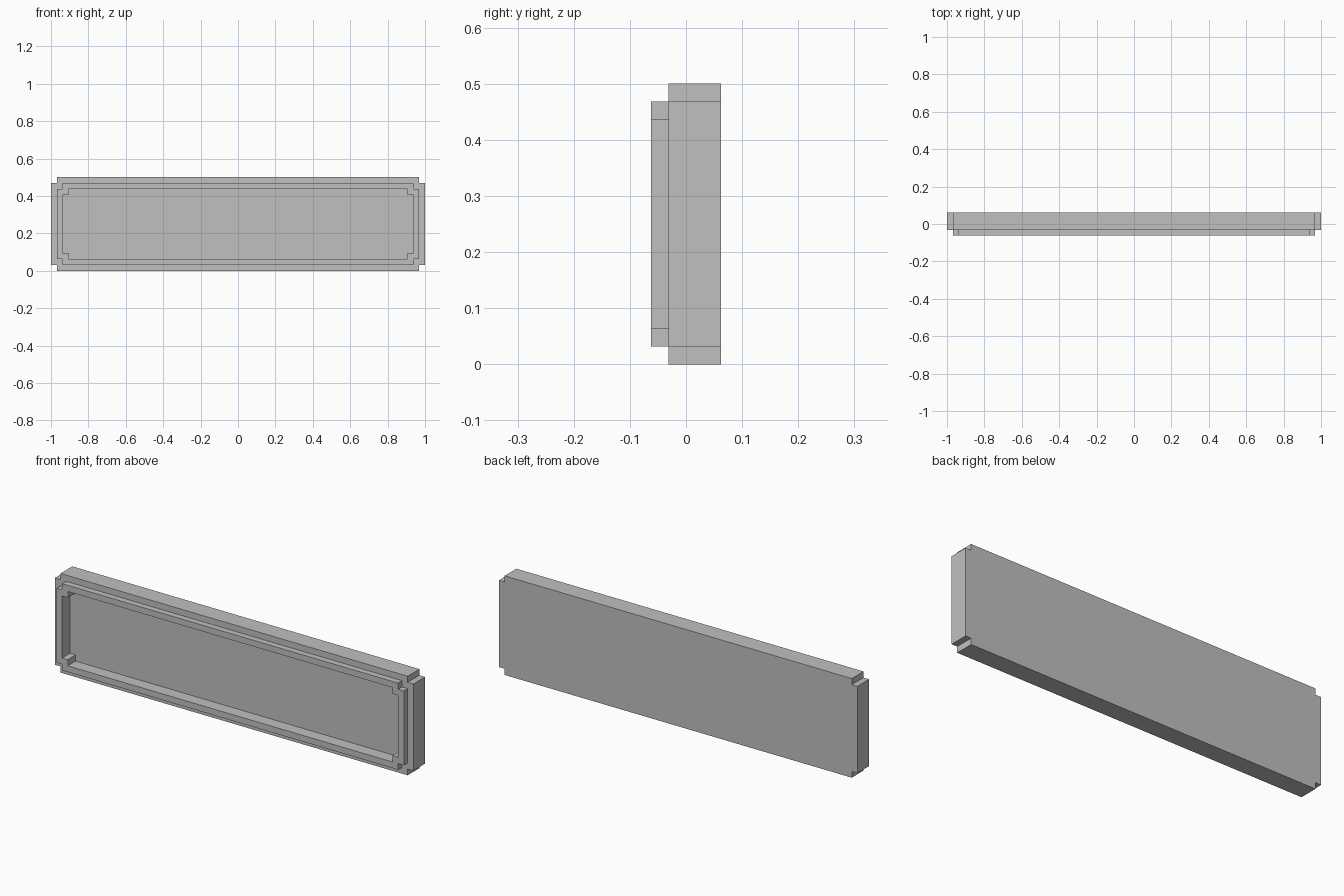
import bpy
import bmesh

cube = bpy.data.objects.get("Cube")
if cube:
    bpy.data.objects.remove(cube, do_unlink=True)

STEP = 1 / 32          # notch size and rim thickness
HALF_W, HALF_H = 1.0, 0.25

# Plain grey material
grey = bpy.data.materials.new("light_grey")
grey.use_nodes = True
colour = (0.53, 0.53, 0.53, 1)
grey.diffuse_color = colour
grey.node_tree.nodes["Principled BSDF"].inputs["Base Color"].default_value = colour


def notched_ring(bm, inset, y):
    """Rectangle outline with a square notch in each corner, at depth y."""
    w, h, n = HALF_W - inset, HALF_H - inset, STEP
    ring = []
    for sx, sz in ((1, 1), (-1, 1), (-1, -1), (1, -1)):
        corner = [(w, h - n), (w - n, h - n), (w - n, h)]
        if sx * sz < 0:
            corner.reverse()
        ring += [bm.verts.new((sx * x, y, HALF_H + sz * z)) for x, z in corner]
    return ring


bm = bmesh.new()

# Inset and depth of each outline: back, body front, raised lip, recess floor
steps = [
    (0, 2 * STEP),
    (0, -STEP),
    (STEP, -STEP),
    (STEP, -2 * STEP),
    (2 * STEP, -2 * STEP),
    (2 * STEP, 0),
]
rings = [notched_ring(bm, inset, y) for inset, y in steps]

# Walls and ledges between neighbouring outlines
for a, b in zip(rings, rings[1:]):
    for i in range(len(a)):
        j = (i + 1) % len(a)
        bm.faces.new((a[i], a[j], b[j], b[i]))

# Back panel and recess floor
bm.faces.new(rings[0])
bm.faces.new(rings[-1])
bmesh.ops.recalc_face_normals(bm, faces=bm.faces)

mesh = bpy.data.meshes.new("recessed_panel")
bm.to_mesh(mesh)
bm.free()
mesh.materials.append(grey)
panel = bpy.data.objects.new("recessed_panel", mesh)
bpy.context.collection.objects.link(panel)
